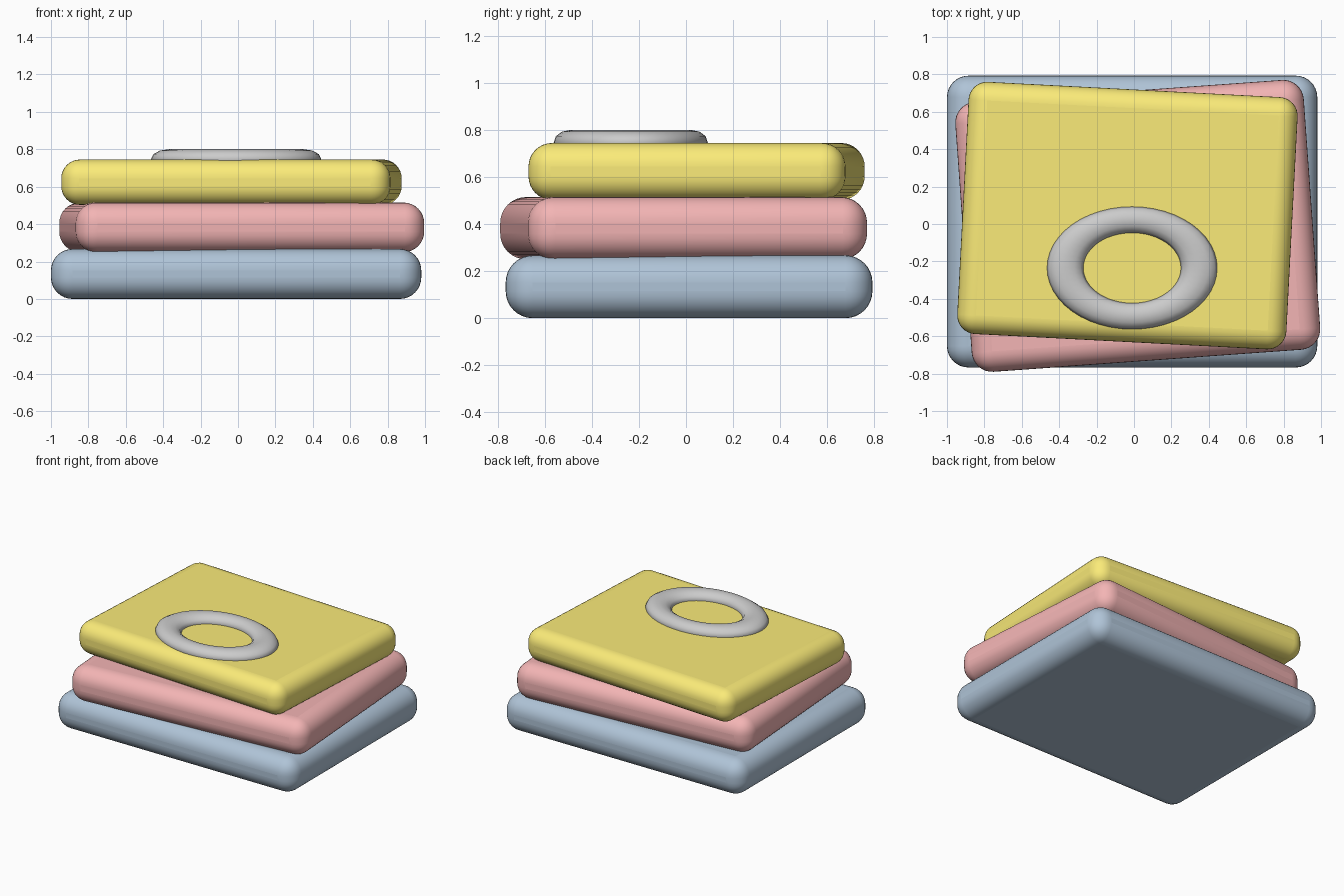
import bpy
from math import radians

if "Cube" in bpy.data.objects:
    bpy.data.objects.remove(bpy.data.objects["Cube"])


def paint(obj, name, rgb):
    mat = bpy.data.materials.new(name)
    mat.diffuse_color = (*rgb, 1)
    mat.use_nodes = True
    mat.node_tree.nodes["Principled BSDF"].inputs["Base Color"].default_value = mat.diffuse_color
    obj.data.materials.append(mat)


def slab(name, center, size, z0, z1, angle, radius, rgb):
    """Rounded block turned about z."""
    bpy.ops.mesh.primitive_cube_add(size=1, location=(*center, (z0 + z1) / 2))
    obj = bpy.context.object
    obj.name = name
    obj.scale = (*size, z1 - z0)
    bpy.ops.object.transform_apply(location=False, rotation=False, scale=True)
    obj.rotation_euler.z = radians(angle)
    bevel = obj.modifiers.new("Rounding", 'BEVEL')
    bevel.width = radius
    bevel.segments = 8
    bpy.ops.object.shade_smooth_by_angle(angle=radians(40))
    paint(obj, name + "_colour", rgb)


# Three stacked slabs
slab("bottom_slab", (-0.01, 0.013), (1.98, 1.56), 0.0, 0.267, 0, 0.115, (0.43, 0.55, 0.68))
slab("middle_slab", (0.02, -0.01), (1.868, 1.446), 0.25, 0.515, 4.1, 0.11, (0.90, 0.46, 0.46))
slab("top_slab", (-0.035, 0.045), (1.762, 1.35), 0.503, 0.745, -3, 0.10, (0.96, 0.83, 0.19))

# Flattened oval ring half sunk into the top slab
bpy.ops.mesh.primitive_torus_add(major_segments=48, minor_segments=12,
                                 major_radius=0.358, minor_radius=0.097,
                                 location=(-0.01, -0.235, 0.748))
ring = bpy.context.object
ring.name = "top_ring"
ring.scale = (1, 0.72, 0.54)
bpy.ops.object.transform_apply(location=False, rotation=False, scale=True)
bpy.ops.object.shade_smooth()
